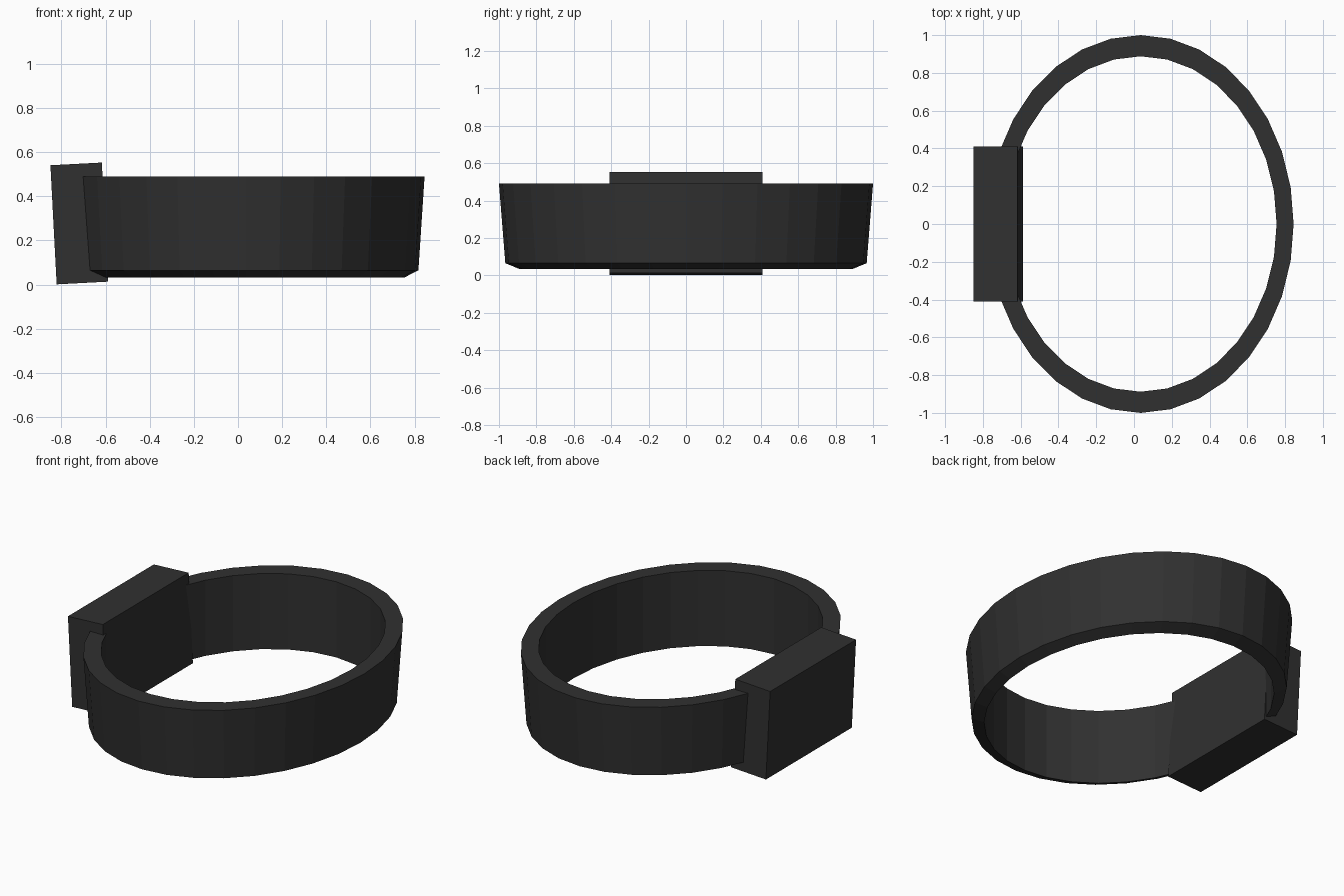
import bpy, bmesh
from math import cos, sin, pi, radians

if "Cube" in bpy.data.objects:
    bpy.data.objects.remove(bpy.data.objects["Cube"])

dark = bpy.data.materials.new("dark")
dark.diffuse_color = (0.03, 0.03, 0.03, 1)
dark.use_nodes = True
dark.node_tree.nodes["Principled BSDF"].inputs["Base Color"].default_value = dark.diffuse_color

def finish(name, bm):
    bmesh.ops.recalc_face_normals(bm, faces=bm.faces)
    mesh = bpy.data.meshes.new(name)
    bm.to_mesh(mesh)
    bm.free()
    mesh.materials.append(dark)
    obj = bpy.data.objects.new(name, mesh)
    bpy.context.collection.objects.link(obj)
    return obj

# Oval band: four-sided section (x radius, y radius, z) swept round an ellipse
SEGMENTS = 32
CENTRE_X = 0.035
section = [(0.81, 1.0, 0.49), (0.72, 0.888, 0.49),
           (0.72, 0.888, 0.033), (0.782, 0.966, 0.065)]
bm = bmesh.new()
rings = []
for i in range(SEGMENTS):
    a = 2 * pi * i / SEGMENTS
    rings.append([bm.verts.new((CENTRE_X + rx * cos(a), ry * sin(a), z))
                  for rx, ry, z in section])
for i, ring in enumerate(rings):
    following = rings[(i + 1) % SEGMENTS]
    for j in range(4):
        k = (j + 1) % 4
        bm.faces.new((ring[j], following[j], following[k], ring[k]))
finish("oval_band", bm)

# Block covering the left side of the band, tilted with its flare
bm = bmesh.new()
bmesh.ops.create_cube(bm, size=1)
bmesh.ops.scale(bm, vec=(0.233, 0.82, 0.54), verts=bm.verts)
block = finish("side_block", bm)
block.location = (-0.719, 0, 0.277)
block.rotation_euler.y = radians(-3)
